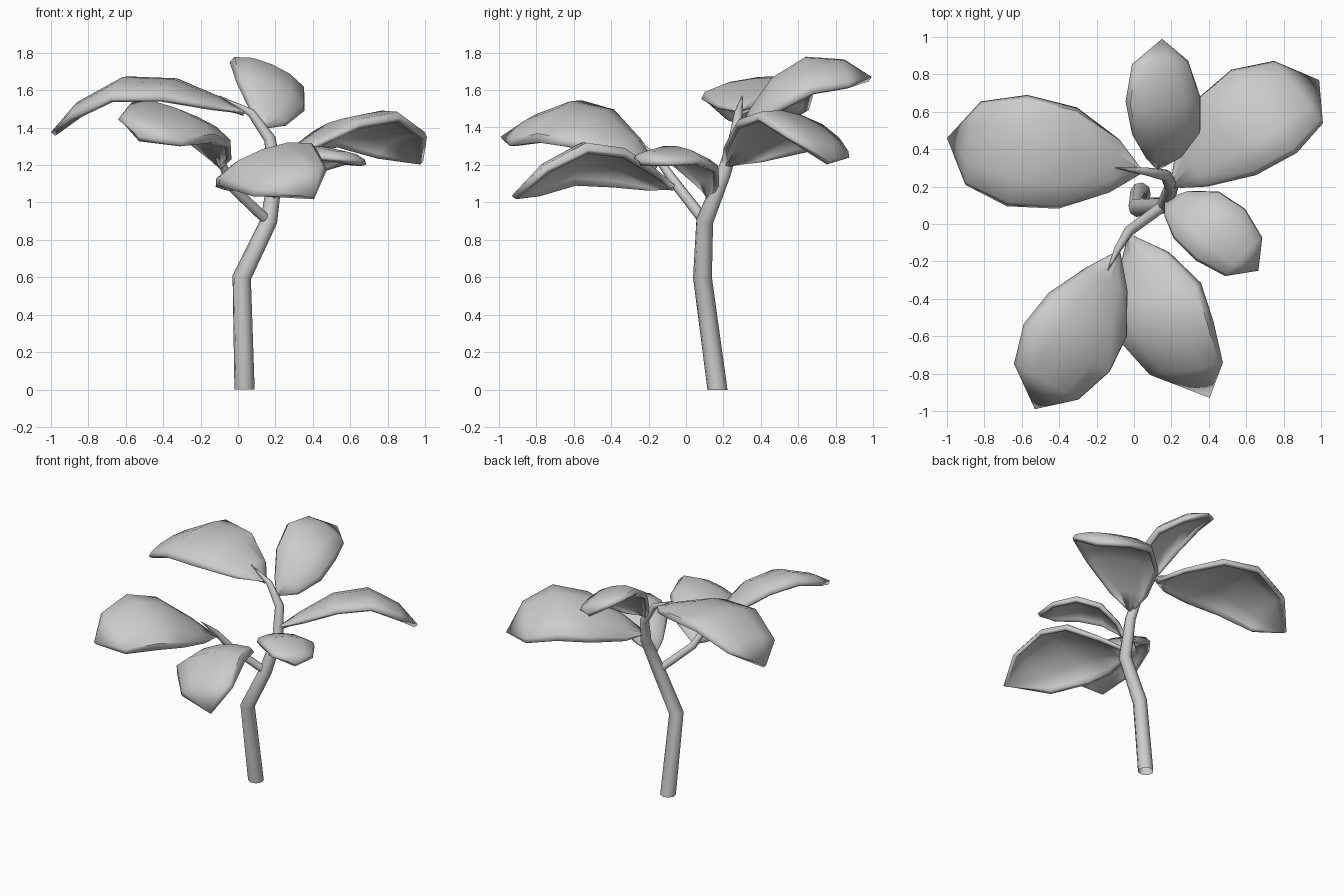
import bpy, bmesh, math
from mathutils import Vector

cube = bpy.data.objects.get("Cube")
if cube:
    bpy.data.objects.remove(cube, do_unlink=True)

# One plain grey for the whole plant
grey = bpy.data.materials.new("plain_grey")
grey.use_nodes = True
grey.diffuse_color = (0.6, 0.6, 0.6, 1)
grey.node_tree.nodes["Principled BSDF"].inputs["Base Color"].default_value = grey.diffuse_color

# Rows along a leaf: position on the rib and share of the full width
STATIONS = ((0, 0.04), (.14, .48), (.38, .91), (.64, 1), (.865, .75), (1, 0))
RIB_KNOTS = (0, .38, .64, 1)
# Cross-section of a leaf: place across the width and drop below the rib
SECTION = ((-1, 1), (-.93, .55), (-.5, .12), (0, 0), (.5, .12), (.93, .55), (1, 1))


def smooth(obj, angle):
    bpy.ops.object.select_all(action='DESELECT')
    obj.select_set(True)
    bpy.context.view_layer.objects.active = obj
    bpy.ops.object.shade_smooth_by_angle(angle=math.radians(angle))


def rib_point(rib, t):
    """Cubic through the four rib points."""
    total = Vector()
    for i, point in enumerate(rib):
        weight = 1
        for j, knot in enumerate(RIB_KNOTS):
            if j != i:
                weight *= (t - knot) / (RIB_KNOTS[i] - knot)
        total += point * weight
    return total


def leaf(name, base, inner, crown, tip, edge_a, edge_b):
    """Arched, cupped blade: four rib points and the two edges beside the crown."""
    rib = [Vector(p) for p in (base, inner, crown, tip)]
    edge_a, edge_b = Vector(edge_a), Vector(edge_b)
    side = (edge_b - edge_a) / 2
    cup = rib[2] - (edge_a + edge_b) / 2
    bm = bmesh.new()
    rows = []
    for t, w in STATIONS:
        centre = rib_point(rib, t)
        rows.append([bm.verts.new(centre + side * (u * w) - cup * (drop * w))
                     for u, drop in SECTION])
    for low, high in zip(rows, rows[1:]):
        for i in range(len(SECTION) - 1):
            bm.faces.new((low[i], low[i + 1], high[i + 1], high[i]))
    bmesh.ops.remove_doubles(bm, verts=bm.verts, dist=0.001)
    bm.normal_update()
    if sum(f.normal.z for f in bm.faces) < 0:
        bmesh.ops.reverse_faces(bm, faces=bm.faces)
    mesh = bpy.data.meshes.new(name)
    bm.to_mesh(mesh)
    bm.free()
    mesh.materials.append(grey)
    obj = bpy.data.objects.new(name, mesh)
    bpy.context.collection.objects.link(obj)
    shell = obj.modifiers.new("thickness", 'SOLIDIFY')
    shell.thickness = 0.03
    shell.offset = -1
    smooth(obj, 45)


def stem(name, points):
    """Eight-sided tapering tube through (x, y, z, radius) points."""
    curve = bpy.data.curves.new(name, 'CURVE')
    curve.dimensions = '3D'
    curve.bevel_depth = 1
    curve.bevel_resolution = 2
    spline = curve.splines.new('POLY')
    spline.points.add(len(points) - 1)
    for target, (x, y, z, r) in zip(spline.points, points):
        target.co = (x, y, z, 1)
        target.radius = r
    curve.materials.append(grey)
    obj = bpy.data.objects.new(name, curve)
    bpy.context.collection.objects.link(obj)
    bpy.ops.object.select_all(action='DESELECT')
    obj.select_set(True)
    bpy.context.view_layer.objects.active = obj
    bpy.ops.object.convert(target='MESH')
    obj = bpy.context.object
    smooth(obj, 50)
    return obj


# Stems
trunk = stem("trunk", [(.035, .168, 0, .055), (.02, .088, .6, .051),
                       (.165, .1, .9, .046), (.2, .2, 1.15, .038), (.17, .26, 1.34, .032),
                       (.07, .28, 1.48, .022), (-.1, .3, 1.57, .002)])
for vert in trunk.data.vertices:  # level foot
    if vert.co.z < .1:
        vert.co.z = 0
stem("side_branch", [(.16, .1, .9, .03), (-.03, -.04, 1.08, .028),
                     (-.09, -.14, 1.22, .02), (-.14, -.25, 1.33, .002)])

# Upper leaves
leaf("right_back_leaf", (.04, .28, 1.49), (-.35, .35, 1.66), (-.62, .39, 1.67),
     (-1, .46, 1.375), (-.57, .69, 1.61), (-.68, .095, 1.55))
leaf("top_back_leaf", (.13, .29, 1.4), (.195, .46, 1.635), (.18, .635, 1.74),
     (.15, .99, 1.67), (-.045, .655, 1.75), (.355, .68, 1.58))
leaf("left_back_leaf", (.2, .2, 1.21), (.48, .48, 1.425), (.68, .62, 1.465),
     (.99, .77, 1.22), (.52, .825, 1.3), (.87, .38, 1.45))

# Lower leaves
leaf("small_left_leaf", (.17, .13, 1.03), (.33, .06, 1.25), (.46, -.045, 1.3),
     (.665, -.25, 1.22), (.595, .08, 1.21), (.33, -.195, 1.25))
leaf("left_front_leaf", (-.025, -.06, 1.09), (.09, -.37, 1.26), (.13, -.58, 1.285),
     (.405, -.93, 1.035), (-.1, -.6, 1.09), (.425, -.52, 1.28))
leaf("right_front_leaf", (-.08, -.15, 1.2), (-.22, -.5, 1.46), (-.33, -.68, 1.505),
     (-.53, -.99, 1.35), (-.59, -.535, 1.51), (-.13, -.79, 1.32))
